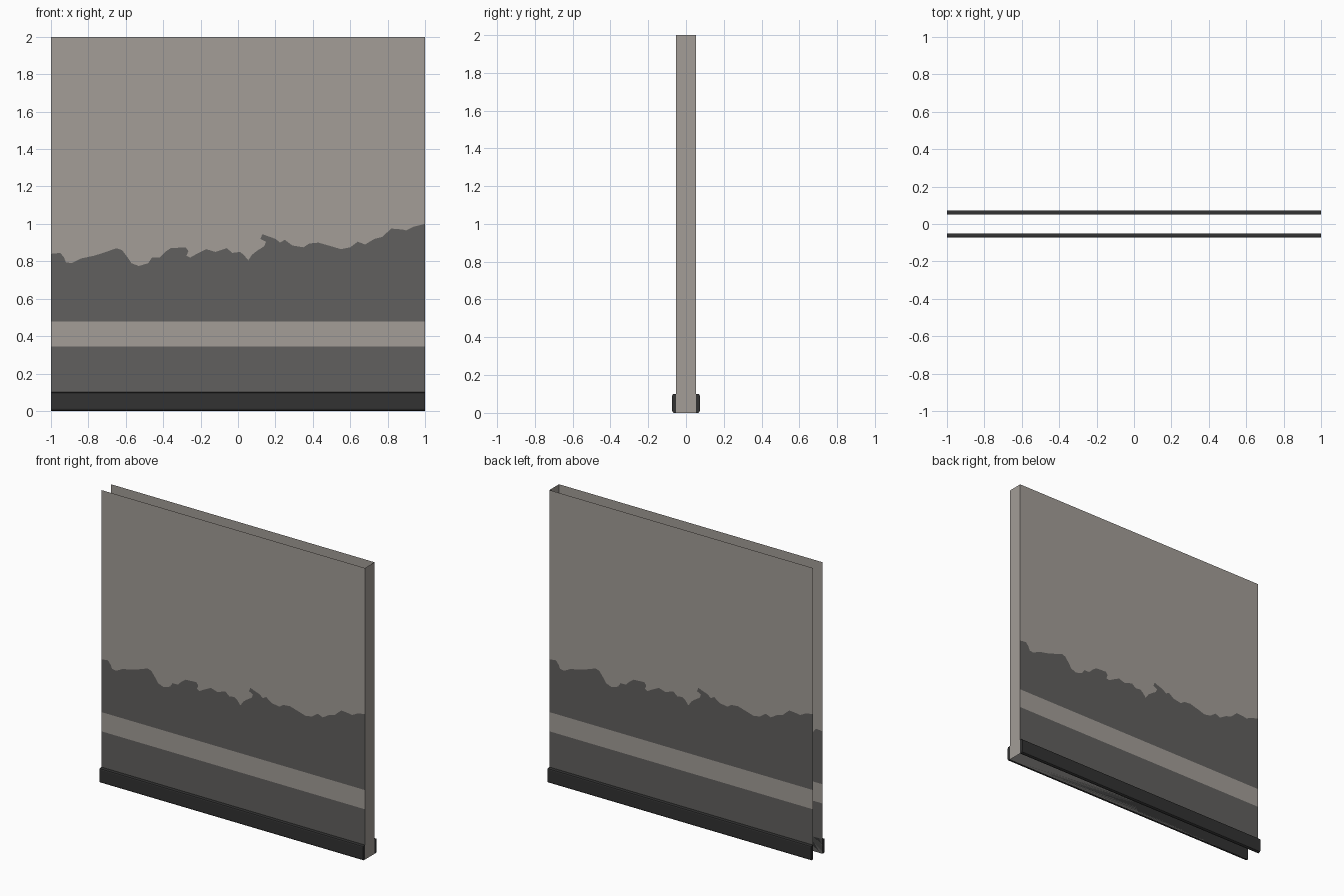
import bpy, bmesh, math
from mathutils import Matrix

if "Cube" in bpy.data.objects:
    bpy.data.objects.remove(bpy.data.objects["Cube"])

W, D, H = 1.0, 0.052, 2.0   # half width, half depth, height


def material(name, srgb):
    m = bpy.data.materials.new(name)
    m.diffuse_color = [((c / 255 + 0.055) / 1.055) ** 2.4 for c in srgb] + [1]
    m.use_nodes = True
    m.node_tree.nodes["Principled BSDF"].inputs["Base Color"].default_value = m.diffuse_color
    return m


plaster = material("warm grey plaster", (163, 157, 151))
paint = material("dark grey paint", (97, 96, 94))
trim = material("black trim", (50, 50, 50))


def finish(bm, name, mats):
    bmesh.ops.remove_doubles(bm, verts=bm.verts, dist=1e-5)
    me = bpy.data.meshes.new(name)
    bm.to_mesh(me)
    bm.free()
    for m in mats:
        me.materials.append(m)
    ob = bpy.data.objects.new(name, me)
    bpy.context.collection.objects.link(ob)
    return ob


# ragged upper edge of the worn paint, left to right (x, z)
edge = [(-1, .84), (-.95, .845), (-.93, .82), (-.92, .795), (-.89, .79), (-.84, .815),
        (-.77, .83), (-.72, .845), (-.65, .87), (-.62, .86), (-.59, .82), (-.57, .79),
        (-.53, .775), (-.48, .79), (-.46, .82), (-.42, .82), (-.39, .85), (-.36, .87),
        (-.28, .875), (-.265, .855), (-.275, .83), (-.255, .82), (-.22, .84), (-.17, .865),
        (-.12, .85), (-.06, .87), (-.03, .845), (.01, .85), (.03, .835), (.055, .805),
        (.075, .835), (.1, .855), (.14, .88), (.15, .905), (.12, .92), (.13, .945),
        (.2, .92), (.225, .9), (.25, .915), (.29, .885), (.35, .875), (.38, .895),
        (.43, .9), (.5, .88), (.55, .865), (.6, .875), (.64, .905), (.68, .89),
        (.73, .92), (.77, .93), (.82, .975), (.88, .97), (.9, .965), (.94, .985), (1, 1)]


def level(z):
    return [(-W, z), (W, z)]


def wall_panel(name, turn):
    # bands between successive boundary lines: paint, bare stripe, paint, plaster
    bm = bmesh.new()
    lines = [level(0), level(.345), level(.477), edge, level(H)]
    for low, high, mat in zip(lines, lines[1:], (1, 0, 1, 0)):
        ring = low + high[::-1]
        f = bm.faces.new([bm.verts.new((x, -D, z)) for x, z in ring])
        f.material_index = mat
    bm.transform(Matrix.Rotation(turn, 4, 'Z'))
    finish(bm, name, (plaster, paint))


def baseboard(name, turn):
    # rounded strip extruded along the wall foot
    profile = [(0, 0), (.013, 0), (.019, .004), (.021, .012),
               (.021, .09), (.019, .097), (.014, .1), (0, .1)]
    bm = bmesh.new()
    f = bm.faces.new([bm.verts.new((-W, -D - y, z)) for y, z in profile])
    ext = bmesh.ops.extrude_face_region(bm, geom=[f], use_keep_orig=True)
    moved = [v for v in ext['geom'] if isinstance(v, bmesh.types.BMVert)]
    bmesh.ops.translate(bm, verts=moved, vec=(2 * W, 0, 0))
    bmesh.ops.recalc_face_normals(bm, faces=bm.faces)
    bm.transform(Matrix.Rotation(turn, 4, 'Z'))
    finish(bm, name, (trim,))


for side, turn in (("front", 0), ("back", math.pi)):
    wall_panel(side + "_wall", turn)
    baseboard(side + "_baseboard", turn)

# plain closing panel on the right end only
bm = bmesh.new()
bm.faces.new([bm.verts.new((W, y, z)) for y, z in ((-D, 0), (D, 0), (D, H), (-D, H))])
finish(bm, "end_wall", (plaster,))
